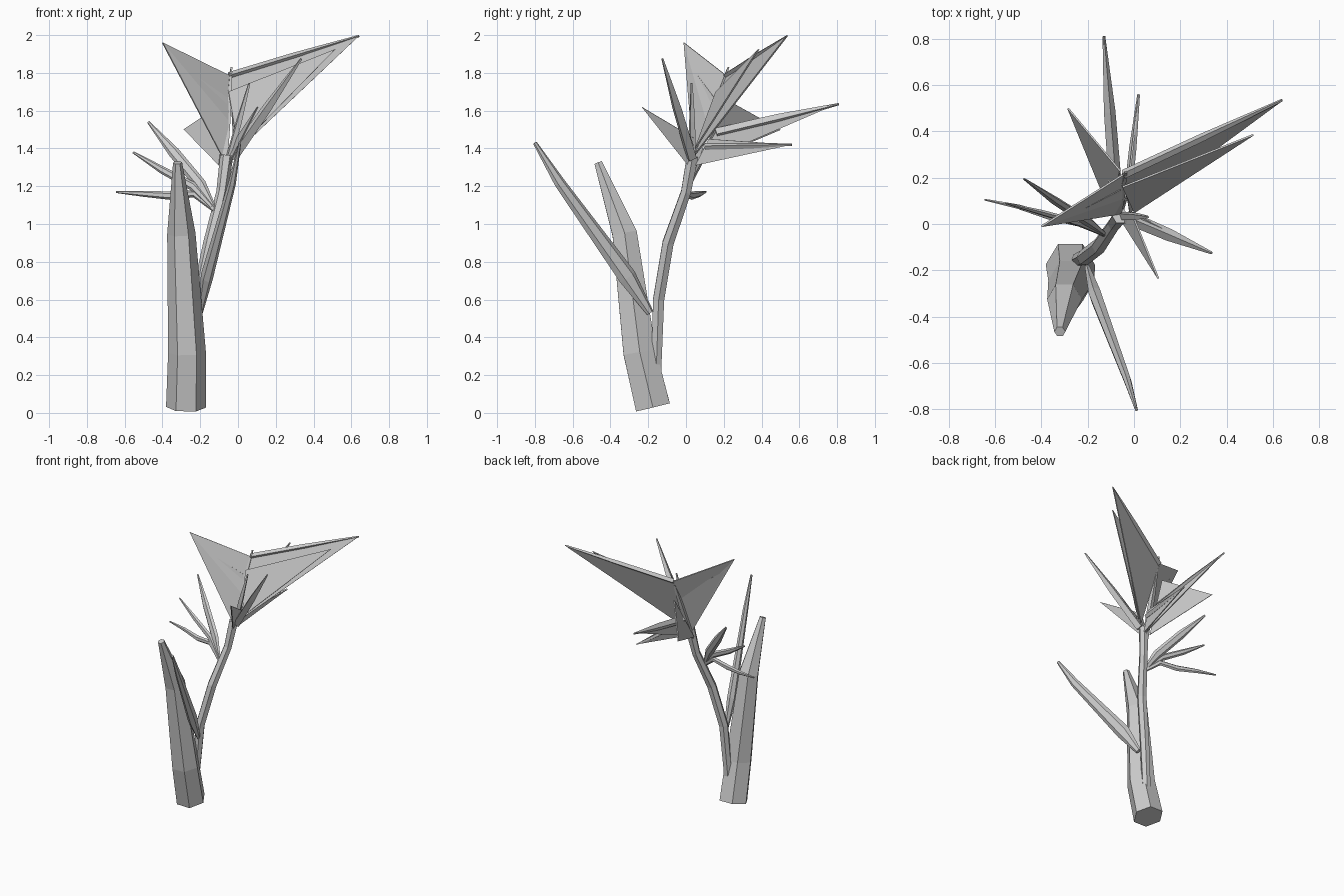
import bpy, bmesh
from math import cos, sin, pi
from mathutils import Vector as V

cube = bpy.data.objects.get("Cube")
if cube:
    bpy.data.objects.remove(cube, do_unlink=True)

grey = bpy.data.materials.new("plain grey")
grey.use_nodes = True
grey.diffuse_color = (0.6, 0.6, 0.6, 1)
grey.node_tree.nodes["Principled BSDF"].inputs["Base Color"].default_value = (0.6, 0.6, 0.6, 1)


def finish(name, bm):
    bmesh.ops.recalc_face_normals(bm, faces=bm.faces)
    mesh = bpy.data.meshes.new(name)
    bm.to_mesh(mesh)
    bm.free()
    mesh.materials.append(grey)
    ob = bpy.data.objects.new(name, mesh)
    bpy.context.collection.objects.link(ob)
    return ob


def tube(name, path, radii, sides=6, flat=1.0, facing=(0, 1, 0)):
    """Faceted tapering limb; 'flat' squashes it along the facing axis."""
    pts = [V(p) for p in path]
    bm = bmesh.new()
    rings = []
    for i, (p, r) in enumerate(zip(pts, radii)):
        t = (pts[min(i + 1, len(pts) - 1)] - pts[max(i - 1, 0)]).normalized()
        u = V(facing).cross(t).normalized()
        w = t.cross(u)
        rings.append([bm.verts.new(p + r * (u * cos(2 * pi * k / sides)
                      + w * flat * sin(2 * pi * k / sides))) for k in range(sides)])
    for a, b in zip(rings, rings[1:]):
        for k in range(sides):
            n = (k + 1) % sides
            bm.faces.new((a[k], a[n], b[n], b[k]))
    bm.faces.new(rings[0])
    bm.faces.new(rings[-1])
    return finish(name, bm)


def blade(name, tip, upper, lower, bulge=(0, 0, 0)):
    """Thin pointed leaf, creased along its middle."""
    tip, upper, lower = V(tip), V(upper), V(lower)
    bm = bmesh.new()
    t, a, b = [bm.verts.new(p) for p in (tip, upper, lower)]
    m = bm.verts.new((upper + lower) / 2 + V(bulge))
    bm.faces.new((t, a, m))
    bm.faces.new((t, m, b))
    ob = finish(name, bm)
    mod = ob.modifiers.new("thickness", 'SOLIDIFY')
    mod.thickness = 0.008
    mod.offset = 0
    return ob


# Trunk, stem and long side shoot
tube("trunk", [(-.275, -.175, .03), (-.27, -.245, .32), (-.3, -.325, .95), (-.32, -.465, 1.325)],
     [.106, .1, .075, .024])
tube("stem", [(-.25, -.16, .15), (-.215, -.145, .6), (-.15, -.095, .9), (-.085, 0, 1.17), (-.06, .035, 1.36)],
     [.03, .034, .034, .03, .035])
tube("side_shoot", [(-.2, -.19, .53), (-.165, -.31, .72), (-.03, -.67, 1.22), (.01, -.8, 1.43)],
     [.02, .05, .03, .011], flat=.6, facing=(.9, .3, 0))

# Three bud leaves at the joint of the stem
tube("upper_bud", [(-.12, -.05, 1.07), (-.2, .01, 1.21), (-.34, .1, 1.38), (-.475, .195, 1.54)],
     [.012, .032, .03, .007], flat=.5)
tube("middle_bud", [(-.12, -.05, 1.07), (-.24, .005, 1.2), (-.4, .05, 1.285), (-.555, .09, 1.38)],
     [.012, .024, .02, .006], flat=.6)
tube("lower_bud", [(-.12, -.05, 1.07), (-.23, 0, 1.16), (-.36, .03, 1.15), (-.5, .075, 1.16), (-.645, .105, 1.17)],
     [.012, .02, .022, .016, .006], flat=.7)

# Large sail petals of the flower head
base, crown = (-.06, .045, 1.31), (-.045, .215, 1.785)
blade("right_sail", (.64, .535, 1.995), crown, (-.02, .05, 1.37))
blade("right_sail_front", (.515, .385, 1.925), (-.05, .16, 1.7), (0, .05, 1.4))
blade("left_sail", (-.4, -.01, 1.96), crown, base, (0, -.02, 0))
blade("left_sail_front", (-.33, .01, 1.86), (-.06, .15, 1.67), base)

# Smaller petals: tip, upper root, lower root
petals = {
    "back_left_petal": [(-.285, .5, 1.5), (-.06, .23, 1.65), (-.1, .05, 1.31)],
    "back_petal": [(-.13, .81, 1.64), (-.07, .16, 1.49), base],
    "back_right_petal": [(.02, .56, 1.42), (-.03, .12, 1.45), (-.05, .05, 1.31)],
    "front_petal": [(.105, -.235, 1.62), (-.01, .05, 1.45), (-.05, .01, 1.31)],
    "front_right_petal": [(.335, -.125, 1.875), (.01, .04, 1.42), (-.02, .01, 1.36)],
}
for name, corners in petals.items():
    blade(name, *corners)

# Stiff ribs carrying the petals, narrowing to the tips
ribs = {
    "right_sail_rib": (crown, (.64, .535, 1.995), .02),
    "back_rib": ((-.08, .16, 1.48), (-.13, .81, 1.635), .028),
    "back_right_rib": ((-.03, .1, 1.41), (.02, .56, 1.42), .018),
    "front_right_rib": ((-.03, .03, 1.35), (.335, -.125, 1.875), .03),
    "centre_rib": ((-.075, .035, 1.3), (-.035, .225, 1.83), .022),
    "short_rib": ((-.05, .035, 1.34), (.06, .03, 1.745), .02),
}
for name, (a, b, r) in ribs.items():
    tube(name, [a, V(a).lerp(V(b), .5), b], [r, r * .9, .006], sides=4, facing=(.5, .8, .1))
